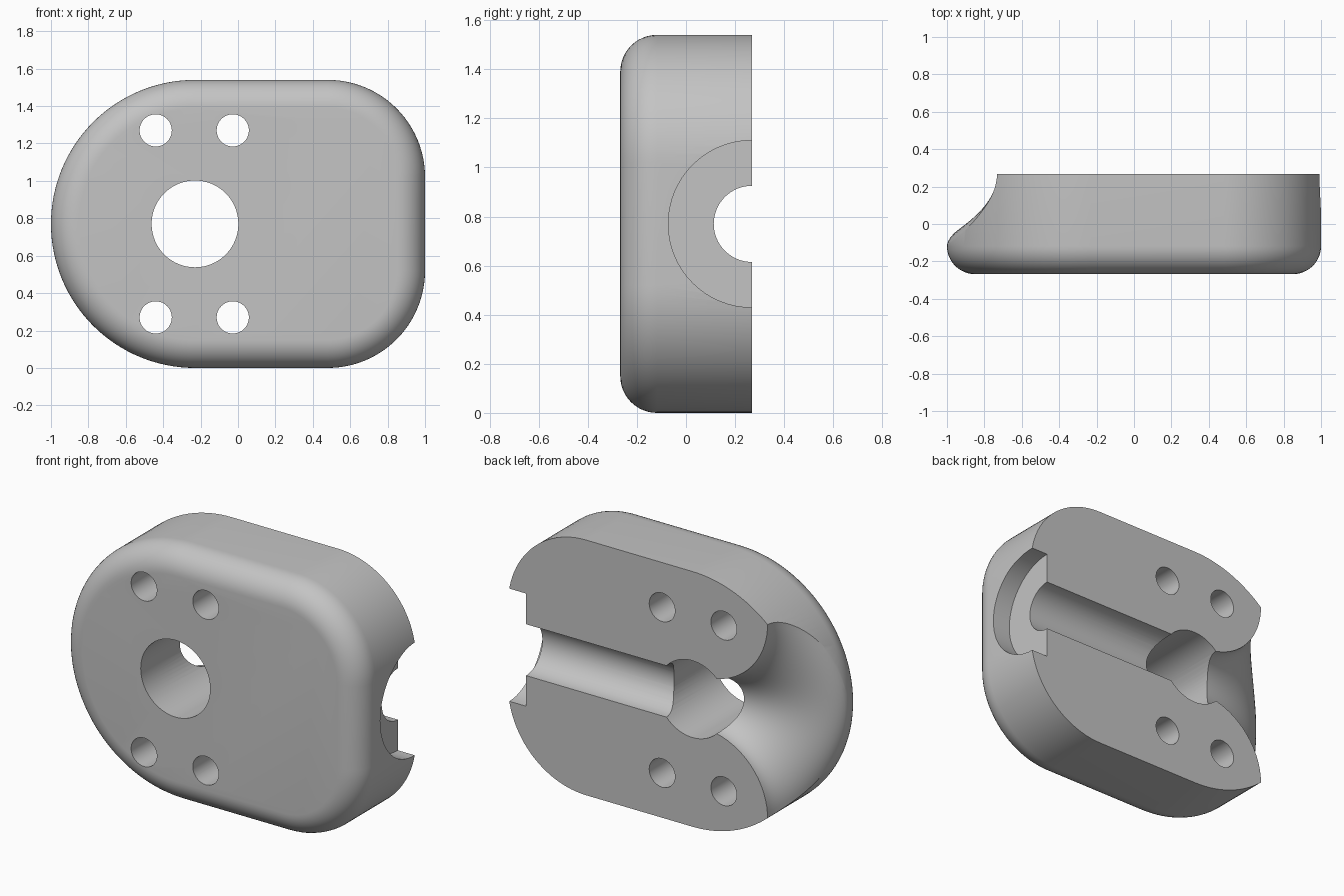
import bpy, bmesh
from math import sin, cos, pi, sqrt, radians
from mathutils import Matrix

cube = bpy.data.objects.get("Cube")
if cube:
    bpy.data.objects.remove(cube, do_unlink=True)

FRONT, BACK, MID = -0.268, 0.268, 0.77     # front and back planes, mid height
HOLE_X, ROUND_R, CORNER_R, FILLET = -0.23, 0.77, 0.52, 0.15

grey = bpy.data.materials.new("light_grey")
grey.use_nodes = True
colour = (0.55, 0.55, 0.55, 1)
grey.diffuse_color = colour
grey.node_tree.nodes["Principled BSDF"].inputs["Base Color"].default_value = colour


def loft(name, rings):
    """Closed solid through rings of equal point count."""
    bm = bmesh.new()
    loops = [[bm.verts.new(p) for p in ring] for ring in rings]
    n = len(loops[0])
    for a, b in zip(loops, loops[1:]):
        for i in range(n):
            j = (i + 1) % n
            bm.faces.new((a[i], a[j], b[j], b[i]))
    bm.faces.new(loops[0])
    bm.faces.new(loops[-1])
    bmesh.ops.recalc_face_normals(bm, faces=bm.faces)
    mesh = bpy.data.meshes.new(name)
    bm.to_mesh(mesh)
    bm.free()
    obj = bpy.data.objects.new(name, mesh)
    bpy.context.collection.objects.link(obj)
    mesh.materials.append(grey)
    return obj


def outline(inset, y):
    """Block outline: half round on one end, two rounded corners on the other."""
    arcs = [(1 - CORNER_R, MID - ROUND_R + CORNER_R, CORNER_R, -pi / 2, 0, 24),
            (1 - CORNER_R, MID + ROUND_R - CORNER_R, CORNER_R, 0, pi / 2, 24),
            (HOLE_X, MID, ROUND_R, pi / 2, 3 * pi / 2, 64)]
    pts = []
    for cx, cz, r, a0, a1, n in arcs:
        for i in range(n + 1):
            a = a0 + (a1 - a0) * i / n
            pts.append((cx + (r - inset) * cos(a), y, cz + (r - inset) * sin(a)))
    return pts


def cylinder(name, r, axis, start, end, centre):
    """Cylinder along y (centre = x, z) or along x (centre = y, z)."""
    rings = []
    for t in (start, end):
        ring = []
        for i in range(64):
            u = centre[0] + r * cos(2 * pi * i / 64)
            z = centre[1] + r * sin(2 * pi * i / 64)
            ring.append((u, t, z) if axis == "y" else (t, u, z))
        rings.append(ring)
    return loft(name, rings)


# Main block with rounded front edge
steps = 12
rings = [outline(FILLET * (1 - sin(a)), FRONT + FILLET * (1 - cos(a)))
         for a in (pi / 2 * i / steps for i in range(steps + 1))]
block = loft("grooved_block", rings + [outline(0, BACK)])

# Through holes
cutters = [cylinder("centre_hole_cutter", 0.232, "y", -1, 1, (HOLE_X, MID))]
for x in (-0.44, -0.028):
    for z in (MID - 0.5, MID + 0.5):
        cutters.append(cylinder("screw_hole_cutter", 0.086, "y", -1, 1, (x, z)))

# Back channel and end recess
cutters.append(cylinder("channel_cutter", 0.155, "x", HOLE_X, 1.3, (BACK, MID)))
cutters.append(cylinder("recess_cutter", 0.34, "x", 0.88, 1.3, (BACK, MID)))


# Flared mouth: round at the channel, oval where it meets the round end
def flare_ring(phi, extend=0.0):
    ring = []
    for i in range(96):
        a = 2 * pi * i / 96
        ry, rz = 0.40 * cos(a), 0.586 * sin(a)
        rim_x = HOLE_X - sqrt(ROUND_R ** 2 - rz ** 2) - 0.003
        k = 1 - cos(phi)
        y = 0.155 * cos(a) * (1 - k) + ry * k
        z = 0.155 * sin(a) * (1 - k) + rz * k
        x = -0.3 + (rim_x + 0.3) * sin(phi) - extend
        ring.append((x, BACK + y, MID + z))
    return ring


flare = [flare_ring(pi / 2 * i / 20) for i in range(21)]
start = [(HOLE_X, y, z) for x, y, z in flare[0]]
cutters.append(loft("flare_cutter", [start] + flare + [flare_ring(pi / 2, 0.5)]))

# Cut everything out of the block
for cutter in cutters:
    cutter.hide_render = True
    cutter.hide_set(True)
    mod = block.modifiers.new(cutter.name, "BOOLEAN")
    mod.operation = "DIFFERENCE"
    mod.solver = "EXACT"
    mod.object = cutter

# Apply the cuts, then remove the helpers
bpy.context.view_layer.update()
graph = bpy.context.evaluated_depsgraph_get()
mesh = bpy.data.meshes.new_from_object(block.evaluated_get(graph))
block.modifiers.clear()
block.data = mesh
for cutter in cutters:
    bpy.data.objects.remove(cutter, do_unlink=True)

bpy.ops.object.select_all(action="DESELECT")
block.select_set(True)
bpy.context.view_layer.objects.active = block
bpy.ops.object.shade_smooth_by_angle(angle=radians(30))
